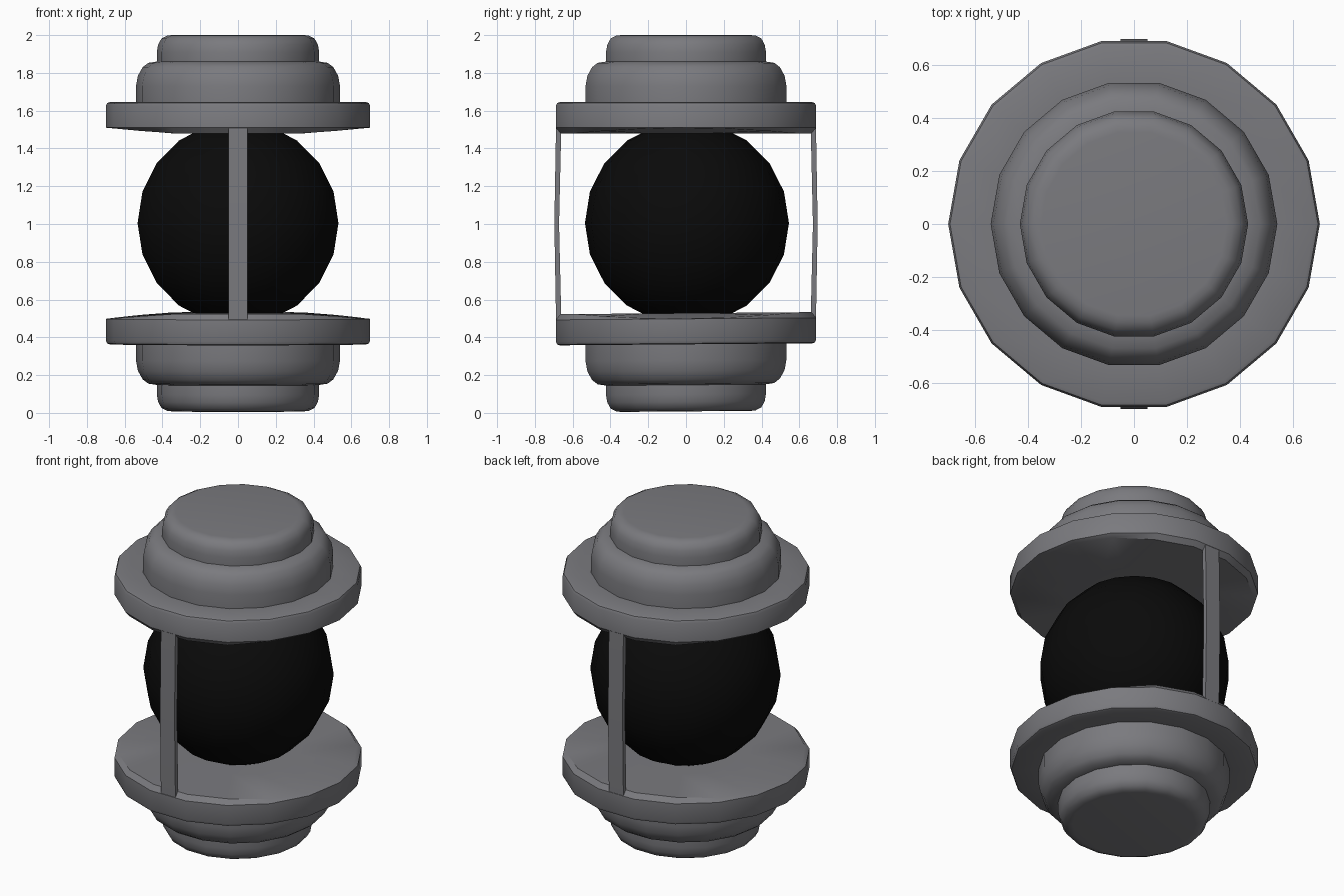
import bpy, bmesh, math

if "Cube" in bpy.data.objects:
    bpy.data.objects.remove(bpy.data.objects["Cube"])

SIDES = 18

def material(name, rgb):
    m = bpy.data.materials.new(name)
    m.diffuse_color = (*rgb, 1)
    m.use_nodes = True
    m.node_tree.nodes["Principled BSDF"].inputs["Base Color"].default_value = m.diffuse_color
    return m

metal = material("grey metal", (0.195, 0.195, 0.21))
black = material("black glass", (0.003, 0.003, 0.003))

def finish(bm, name, mat, angle=35):
    bmesh.ops.recalc_face_normals(bm, faces=bm.faces[:])
    me = bpy.data.meshes.new(name)
    bm.to_mesh(me)
    bm.free()
    me.materials.append(mat)
    ob = bpy.data.objects.new(name, me)
    bpy.context.collection.objects.link(ob)
    bpy.ops.object.select_all(action='DESELECT')
    ob.select_set(True)
    bpy.context.view_layer.objects.active = ob
    bpy.ops.object.shade_smooth_by_angle(angle=math.radians(angle))
    return ob

# stepped cap profile (radius, z), from the inner face out and up to the crown
PROFILE = [(0.35, 1.48), (0.675, 1.485), (0.70, 1.51), (0.70, 1.625), (0.693, 1.64), (0.68, 1.645),
           (0.54, 1.645), (0.54, 1.73), (0.53, 1.785), (0.505, 1.83), (0.475, 1.853), (0.43, 1.86),
           (0.43, 1.91), (0.423, 1.95), (0.405, 1.982), (0.375, 1.997), (0.35, 2.0)]

def cap(name, flip):
    bm = bmesh.new()
    rings = []
    for i, (r, z) in enumerate(PROFILE):
        ring = []
        for k in range(SIDES):
            a = 2 * math.pi * k / SIDES
            x, y = r * math.cos(a), r * math.sin(a)
            zz = z
            if i == 1:  # inner face folds away towards the left and right ends
                zz = 1.51 - 0.03 * min(1, (0.70 - abs(x)) / 0.32)
            if flip:    # lower cap is mirrored and very slightly tilted
                zz = 2.008 - zz + 0.008 * y
                zz = max(zz, 0)
            ring.append(bm.verts.new((x, y, zz)))
        rings.append(ring)
    for lo, hi in zip(rings, rings[1:]):
        for k in range(SIDES):
            n = (k + 1) % SIDES
            bm.faces.new((lo[k], lo[n], hi[n], hi[k]))
    bm.faces.new(rings[0])
    bm.faces.new(rings[-1])
    return finish(bm, name, metal)

cap("upper_cap", False)
cap("lower_cap", True)

# dark globe held between the caps
bm = bmesh.new()
bmesh.ops.create_uvsphere(bm, u_segments=SIDES, v_segments=10, radius=0.54)
bmesh.ops.translate(bm, verts=bm.verts[:], vec=(0, 0.005, 1.005))
finish(bm, "globe", black, 60)

# front and back struts, slightly bowed
for name, s in (("front_strut", -1), ("back_strut", 1)):
    bm = bmesh.new()
    rows = []
    for z, inner, outer in ((0.49, 0.66, 0.688), (1.0, 0.672, 0.697), (1.52, 0.66, 0.688)):
        rows.append([bm.verts.new((x, s * y, z)) for x, y in
                     ((-0.05, inner), (0.05, inner), (0.05, outer), (-0.05, outer))])
    for lo, hi in zip(rows, rows[1:]):
        for k in range(4):
            n = (k + 1) % 4
            bm.faces.new((lo[k], lo[n], hi[n], hi[k]))
    bm.faces.new(rows[0])
    bm.faces.new(rows[-1])
    finish(bm, name, metal)
